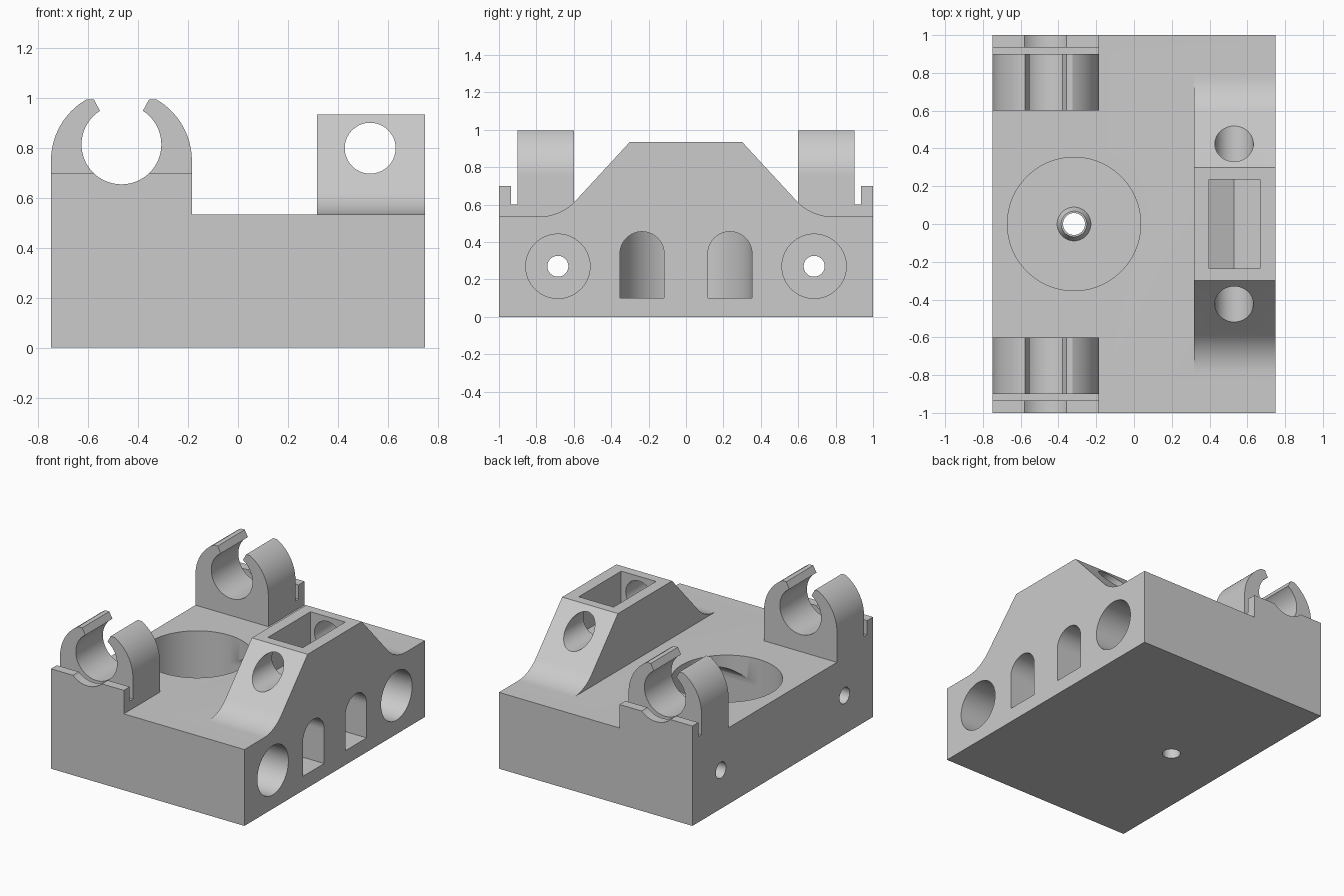
import bpy, bmesh, math
from mathutils import Vector

if "Cube" in bpy.data.objects:
    bpy.data.objects.remove(bpy.data.objects["Cube"])

grey = bpy.data.materials.new("light_grey")
grey.use_nodes = True
COLOUR = (0.6, 0.6, 0.6, 1)
grey.diffuse_color = COLOUR
grey.node_tree.nodes["Principled BSDF"].inputs["Base Color"].default_value = COLOUR


def prism(name, points, axis, lo, hi):
    """Extrude a 2D outline along an axis; outline is (y,z), (x,z) or (x,y)."""
    def place(p, d):
        c = list(p)
        c.insert("xyz".index(axis), d)
        return Vector(c)
    bm = bmesh.new()
    base = bm.faces.new([bm.verts.new(place(p, lo)) for p in points])
    top = bmesh.ops.extrude_face_region(bm, geom=[base])["geom"]
    shift = place((0, 0), hi - lo)
    bmesh.ops.translate(bm, vec=shift, verts=[v for v in top if isinstance(v, bmesh.types.BMVert)])
    bmesh.ops.recalc_face_normals(bm, faces=bm.faces)
    mesh = bpy.data.meshes.new(name)
    bm.to_mesh(mesh)
    bm.free()
    mesh.materials.append(grey)
    ob = bpy.data.objects.new(name, mesh)
    bpy.context.collection.objects.link(ob)
    return ob


def rect(a0, a1, b0, b1):
    return [(a0, b0), (a1, b0), (a1, b1), (a0, b1)]


def arc(a, b, r, start, end, n):
    """Points on an arc, angles in degrees, both ends included."""
    angles = [math.radians(start + (end - start) * i / n) for i in range(n + 1)]
    return [(a + r * math.cos(t), b + r * math.sin(t)) for t in angles]


def circle(a, b, r, n=64):
    return arc(a, b, r, 0, 360, n)[:-1]


def combine(target, tool, operation):
    mod = target.modifiers.new(tool.name, "BOOLEAN")
    mod.object, mod.operation, mod.solver = tool, operation, "EXACT"
    bpy.context.view_layer.objects.active = target
    bpy.ops.object.modifier_apply(modifier=mod.name)
    bpy.data.objects.remove(tool)


def add(tool):
    combine(body, tool, "UNION")


def cut(tool):
    combine(body, tool, "DIFFERENCE")


TOP = 0.535
body = prism("mount_body", rect(-0.75, 0.75, -1, 1), "z", 0, TOP)

# Raised ridge with sloped ends and filleted feet
slope = math.atan2(0.325, 0.3)
r = 0.27
foot = 0.589 + r * math.sin(slope)
fillet = arc(foot, TOP + r, r, -90 - math.degrees(slope), -90, 12)
half = [(0.3, 0.935)] + fillet + [(foot, 0.3)]
add(prism("ridge", half + [(-y, z) for y, z in reversed(half)], "x", 0.3175, 0.75))

# Open rod clips with a groove and a low lip at each end
CX, CZ, R = -0.4675, 0.75, 0.2825
tip = math.degrees(math.asin((0.995 - CZ) / R))
clip_outline = [(CX - R, 0.3), (CX + R, 0.3)]
clip_outline += arc(CX, CZ, R, 0, tip, 16) + arc(CX, CZ, R, 180 - tip, 180, 16)
for side in (-1, 1):
    def span(a, b):
        return sorted((side * a, side * b))
    add(prism("clip", clip_outline, "y", *span(0.6, 0.9)))
    add(prism("clip_base", rect(CX - R, CX + R, 0.3, 0.6), "y", *span(0.6, 1)))
    add(prism("clip_lip", rect(CX - R, CX + R, 0.3, 0.7), "y", *span(0.935, 1)))
    cut(prism("rod_bore", circle(CX, 0.815, 0.16), "y", *span(0.55, 1.1)))
    mouth = [(CX - 0.07, 0.92), (CX + 0.07, 0.92), (CX + 0.14, 1.05), (CX - 0.14, 1.05)]
    cut(prism("clip_mouth", mouth, "y", *span(0.55, 0.95)))

# Round pocket with a small conical boss around a through hole
PX = -0.3175
cut(prism("round_pocket", circle(PX, 0, 0.353, 96), "z", 0.1, 1))
boss = prism("boss", circle(PX, 0, 0.1), "z", 0.08, 0.14)
for v in boss.data.vertices:
    if v.co.z > 0.1:
        v.co.x = PX + (v.co.x - PX) * 0.68
        v.co.y *= 0.68
add(boss)
cut(prism("centre_hole", circle(PX, 0, 0.058), "z", -0.1, 0.3))

# Rod hole along the ridge and its V-bottomed pocket
cut(prism("ridge_hole", circle(0.53, 0.8, 0.102), "y", -0.9, 0.9))
vee = [(0.397, 1.1), (0.397, 0.67), (0.53, 0.61), (0.667, 0.67), (0.667, 1.1)]
cut(prism("ridge_pocket", vee, "y", -0.235, 0.235))

# Counterbored cross holes and arched slots leading into the round pocket
for side in (-1, 1):
    cut(prism("counterbore", circle(side * 0.685, 0.27, 0.172), "x", 0.2, 0.9))
    cut(prism("cross_hole", circle(side * 0.685, 0.27, 0.056, 48), "x", -0.9, 0.4))
    y = side * 0.235
    arch = [(y - 0.118, 0.1), (y + 0.118, 0.1)] + arc(y, 0.337, 0.118, 0, 180, 32)
    cut(prism("arched_slot", arch, "x", PX, 0.9))

# Smooth the round walls, keep the edges crisp
bpy.ops.object.select_all(action="DESELECT")
body.select_set(True)
bpy.context.view_layer.objects.active = body
bpy.ops.object.shade_smooth_by_angle(angle=math.radians(25))
